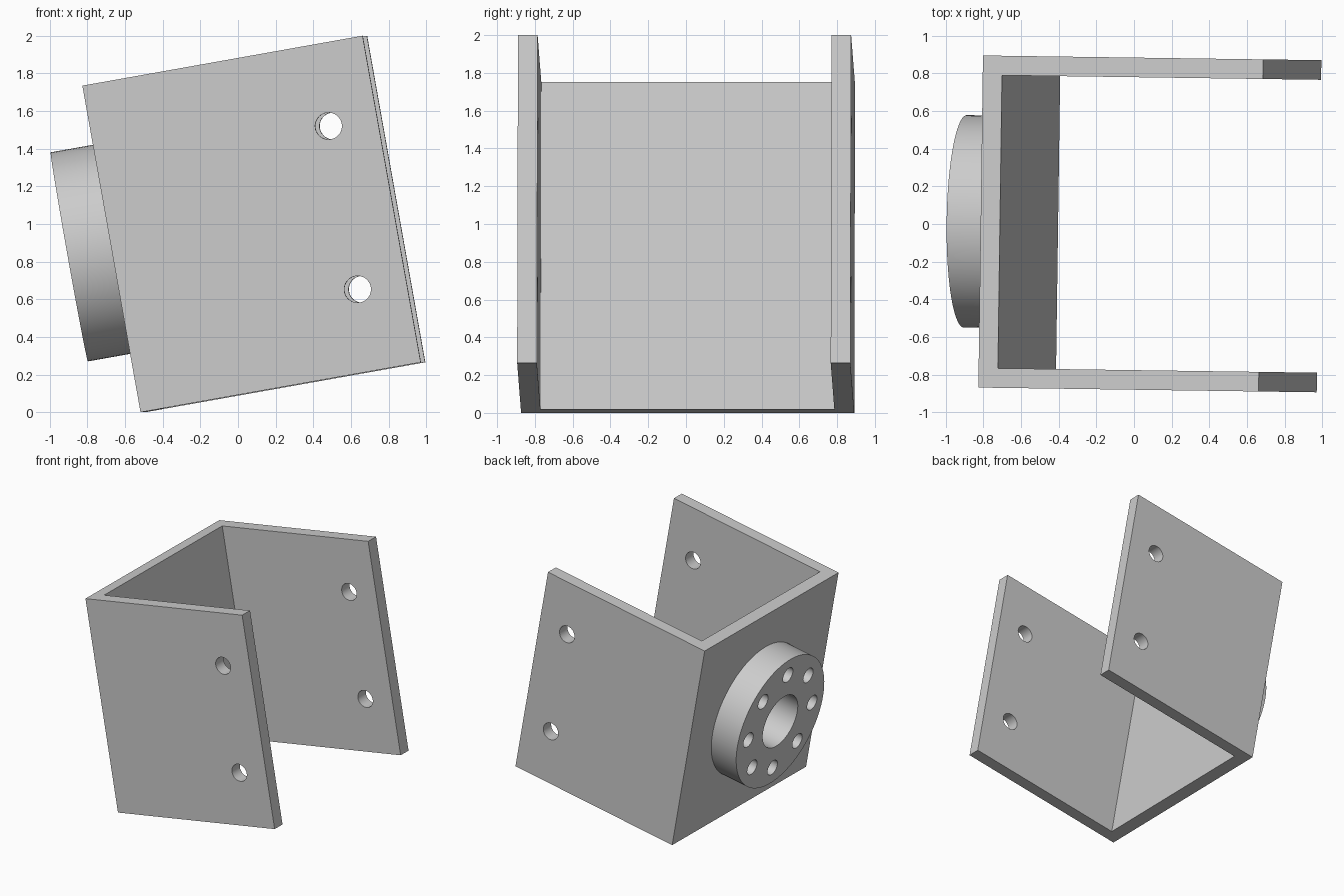
import bpy, bmesh
from math import radians, sin, cos, pi
from mathutils import Matrix, Vector

cube = bpy.data.objects.get("Cube")
if cube:
    bpy.data.objects.remove(cube, do_unlink=True)

# Bracket sizes: arm length, width, height, wall thickness
LENGTH, WIDTH, HEIGHT, WALL = 1.512, 1.764, 1.762, 0.104
FLANGE_R, FLANGE_DEPTH, BOLT_CIRCLE = 0.564, 0.24, 0.42

# Whole part is tilted up and turned slightly; origin is the middle of the back wall
PLACE = (Matrix.Translation((-0.66, 0.011, 0.8675))
         @ Matrix.Rotation(radians(-0.8), 4, 'Z')
         @ Matrix.Rotation(radians(-10.1), 4, 'Y'))

grey = bpy.data.materials.new("plain grey")
grey.use_nodes = True
grey.diffuse_color = (0.6, 0.6, 0.6, 1)
grey.node_tree.nodes["Principled BSDF"].inputs["Base Color"].default_value = (0.6, 0.6, 0.6, 1)


def make_object(name, bm):
    bmesh.ops.recalc_face_normals(bm, faces=bm.faces)
    mesh = bpy.data.meshes.new(name)
    bm.to_mesh(mesh)
    bm.free()
    mesh.materials.append(grey)
    obj = bpy.data.objects.new(name, mesh)
    bpy.context.collection.objects.link(obj)
    return obj


def add_cylinder(bm, centre, radius, depth, axis, segments=48):
    turn = Vector((0, 0, 1)).rotation_difference(Vector(axis)).to_matrix().to_4x4()
    bmesh.ops.create_cone(bm, cap_ends=True, segments=segments, radius1=radius,
                          radius2=radius, depth=depth,
                          matrix=Matrix.Translation(centre) @ turn)


def cut_and_place(obj, cutter):
    cutter.hide_render = True
    mod = obj.modifiers.new("holes", 'BOOLEAN')
    mod.operation, mod.solver, mod.object = 'DIFFERENCE', 'EXACT', cutter
    bpy.ops.object.select_all(action='DESELECT')
    obj.select_set(True)
    bpy.context.view_layer.objects.active = obj
    bpy.ops.object.modifier_apply(modifier=mod.name)
    bpy.data.objects.remove(cutter, do_unlink=True)
    bpy.ops.object.shade_smooth_by_angle(angle=radians(30))
    obj.matrix_world = PLACE


# U-shaped bracket: plan profile extruded upwards
half, inner = WIDTH / 2, WIDTH / 2 - WALL
profile = [(0, -half), (LENGTH, -half), (LENGTH, -inner), (WALL, -inner),
           (WALL, inner), (LENGTH, inner), (LENGTH, half), (0, half)]
bm = bmesh.new()
base = bm.faces.new([bm.verts.new((x, y, -HEIGHT / 2)) for x, y in profile])
top = bmesh.ops.extrude_face_region(bm, geom=[base])["geom"]
bmesh.ops.translate(bm, vec=(0, 0, HEIGHT),
                    verts=[v for v in top if isinstance(v, bmesh.types.BMVert)])
bracket = make_object("u_bracket", bm)

# Two mounting holes through both arms
bm = bmesh.new()
for side in (-1, 1):
    add_cylinder(bm, (1.25, 0, side * HEIGHT / 4), 0.071, WIDTH + 0.2, (0, 1, 0))
cut_and_place(bracket, make_object("arm_hole_cutter", bm))

# Round flange on the back wall
bm = bmesh.new()
add_cylinder(bm, (-FLANGE_DEPTH / 2, 0, 0), FLANGE_R, FLANGE_DEPTH, (1, 0, 0), 96)
flange = make_object("round_flange", bm)

# Centre bore and ring of eight bolt holes
bm = bmesh.new()
reach = FLANGE_DEPTH + 0.1
add_cylinder(bm, (-FLANGE_DEPTH / 2, 0, 0), 0.225, reach, (1, 0, 0), 64)
for i in range(8):
    a = i * pi / 4
    add_cylinder(bm, (-FLANGE_DEPTH / 2, BOLT_CIRCLE * cos(a), BOLT_CIRCLE * sin(a)),
                 0.064, reach, (1, 0, 0), 32)
cut_and_place(flange, make_object("flange_hole_cutter", bm))
